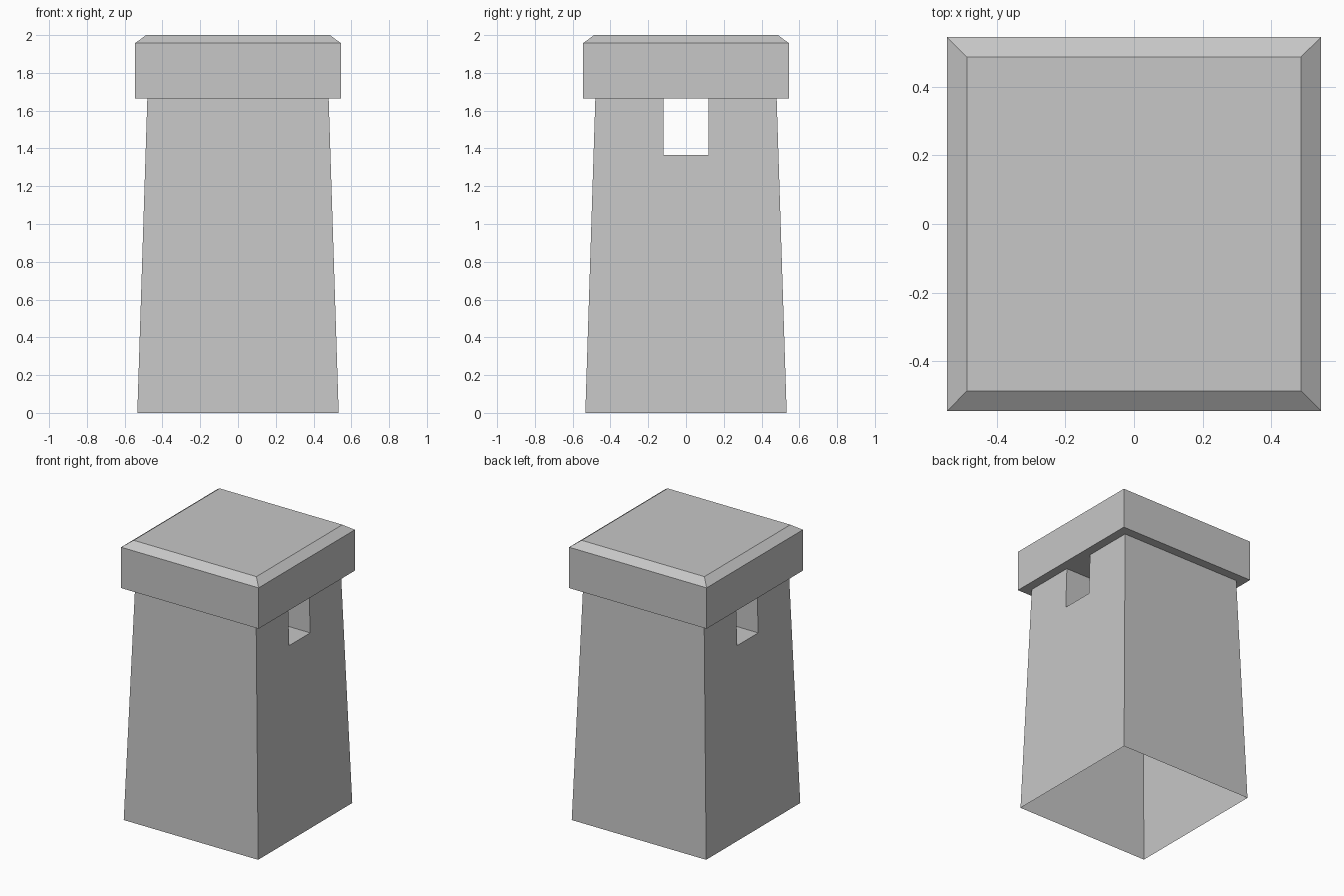
import bpy
import bmesh

cube = bpy.data.objects.get("Cube")
if cube:
    bpy.data.objects.remove(cube, do_unlink=True)

# Single stone colour
stone = bpy.data.materials.new("grey_stone")
stone.use_nodes = True
colour = (0.57, 0.57, 0.57, 1)
stone.diffuse_color = colour
stone.node_tree.nodes["Principled BSDF"].inputs["Base Color"].default_value = colour

# Main dimensions
BASE, NECK = 0.533, 0.48
NECK_Z, SLOT_Z, SLOT = 1.664, 1.366, 0.119
CAP, CAP_TOP = 0.545, 0.487
EAVE_Z, TOP_Z = 1.957, 2.0


def finish(name, bm):
    bmesh.ops.recalc_face_normals(bm, faces=bm.faces)
    mesh = bpy.data.meshes.new(name)
    bm.to_mesh(mesh)
    bm.free()
    mesh.materials.append(stone)
    obj = bpy.data.objects.new(name, mesh)
    bpy.context.collection.objects.link(obj)
    return obj


def half_width(z):
    return BASE + (NECK - BASE) * z / NECK_Z


# Tapered shaft: slotted outline bridged from side to side, open underneath
right_half = [(BASE, 0), (NECK, NECK_Z), (SLOT, NECK_Z), (SLOT, SLOT_Z)]
outline = right_half + [(-y, z) for y, z in reversed(right_half)]
bm = bmesh.new()
left, right = [[bm.verts.new((s * half_width(z), y, z)) for y, z in outline]
               for s in (1, -1)]
bm.faces.new(left)
bm.faces.new(right[::-1])
for i, (y, z) in enumerate(outline):
    j = (i + 1) % len(outline)
    # The bottom is open and the rims are covered by the cap
    if z == outline[j][1] and z != SLOT_Z:
        continue
    bm.faces.new((left[i], right[i], right[j], left[j]))
# Orient the open shell outward explicitly through the normal solver
finish("tower_shaft", bm)

# Overhanging cap with a chamfered top
bm = bmesh.new()
rings = []
for h, z in ((CAP, NECK_Z), (CAP, EAVE_Z), (CAP_TOP, TOP_Z)):
    corners = ((-h, -h), (h, -h), (h, h), (-h, h))
    rings.append([bm.verts.new((x, y, z)) for x, y in corners])
bm.faces.new(rings[0][::-1])
bm.faces.new(rings[-1])
for low, high in zip(rings, rings[1:]):
    for i in range(4):
        j = (i + 1) % 4
        bm.faces.new((low[i], low[j], high[j], high[i]))
finish("chimney_cap", bm)
